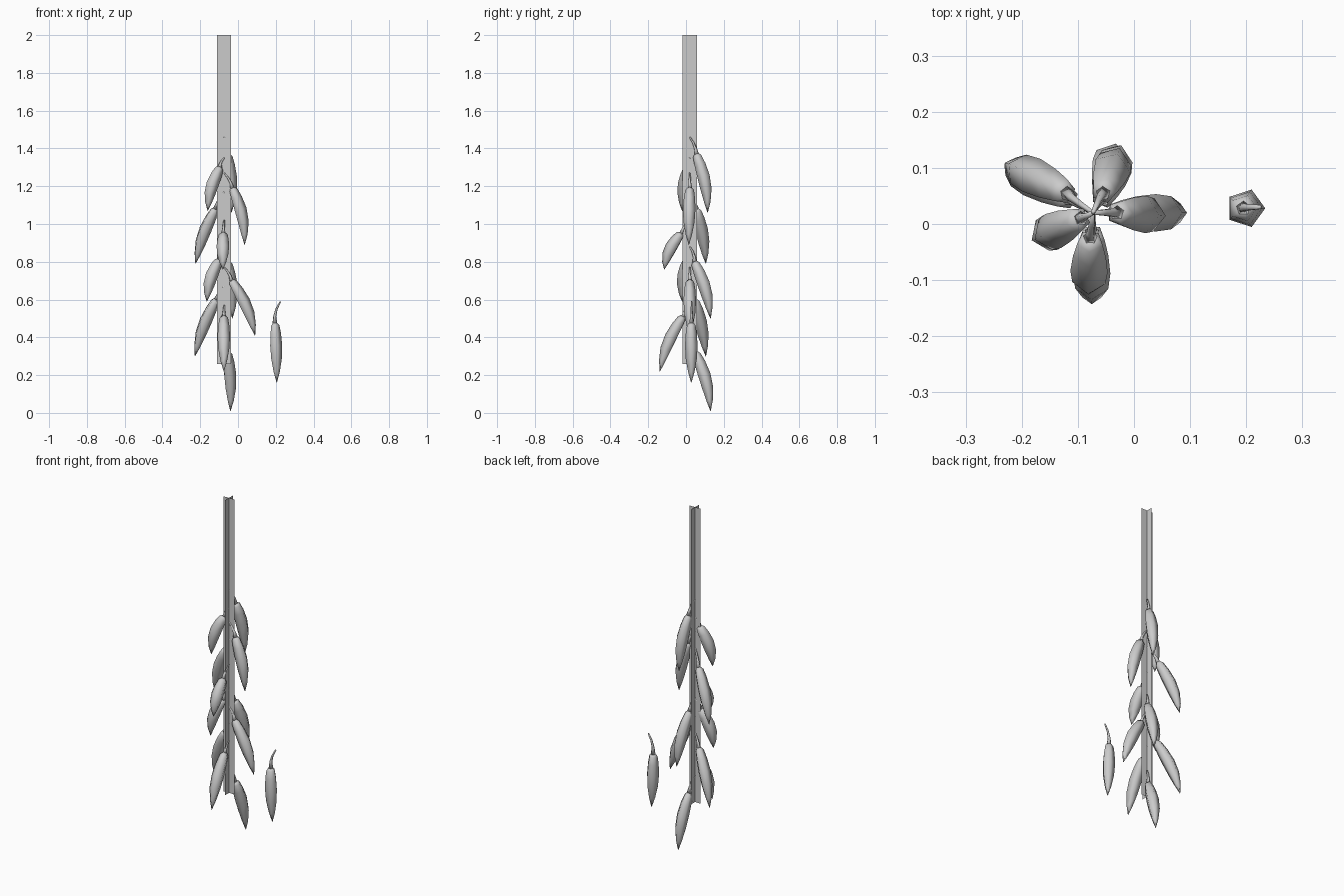
import bpy, math
from mathutils import Vector

if "Cube" in bpy.data.objects:
    bpy.data.objects.remove(bpy.data.objects["Cube"], do_unlink=True)

grey = bpy.data.materials.new("light grey")
grey.use_nodes = True
grey.diffuse_color = (0.6, 0.6, 0.6, 1)
grey.node_tree.nodes["Principled BSDF"].inputs["Base Color"].default_value = (0.6, 0.6, 0.6, 1)

AXIS = Vector((-0.073, 0.02, 0))
SIDES = 5


def make_object(name, verts, faces, smooth):
    mesh = bpy.data.meshes.new(name)
    mesh.from_pydata(verts, [], faces)
    mesh.materials.append(grey)
    for poly in mesh.polygons:
        poly.use_smooth = smooth
    obj = bpy.data.objects.new(name, mesh)
    bpy.context.collection.objects.link(obj)
    return obj


def tube(name, path, radii, up=Vector((0, 1, 0))):
    """Sweep a five-sided ring downwards along a path."""
    verts, faces = [], []
    for i, (p, r) in enumerate(zip(path, radii)):
        d = (path[min(i + 1, len(path) - 1)] - path[max(i - 1, 0)]).normalized()
        u = (up - d * up.dot(d)).normalized()
        v = d.cross(u)
        for k in range(SIDES):
            a = 2 * math.pi * k / SIDES
            verts.append(p + (u * math.cos(a) + v * math.sin(a)) * r)
    for i in range(len(path) - 1):
        for k in range(SIDES):
            a, b = i * SIDES + k, i * SIDES + (k + 1) % SIDES
            faces.append((a, b, b + SIDES, a + SIDES))
    faces.append(tuple(reversed(range(SIDES))))
    faces.append(tuple(range(len(verts) - SIDES, len(verts))))
    return make_object(name, verts, faces, True)


def pepper(name, root, neck, tip, bulge, bend):
    """Curved stem from root to neck, then a tapering pod from neck to tip."""
    root, neck, tip, bulge, bend = map(Vector, (root, neck, tip, bulge, bend))
    steps = (0, 0.33, 0.67, 1)
    stem = [root.lerp(neck, t) + bend * math.sin(math.pi * t) for t in steps]
    tube(name + "_stem", stem, (0.004, 0.006, 0.008, 0.013))
    fractions = (0, 0.04, 0.18, 0.38, 0.6, 0.82, 1)
    pod = [neck.lerp(tip, t) + bulge * math.sin(math.pi * t) for t in fractions]
    side = bulge.normalized() if bulge.length > 0 else Vector((0, 1, 0))
    tube(name + "_pod", pod, (0.014, 0.024, 0.031, 0.035, 0.031, 0.018, 0.001), side)


# Rope: two crossed upright strips
for name, half in (("rope_strip_wide", Vector((0.037, 0, 0))),
                   ("rope_strip_deep", Vector((0, 0.038, 0)))):
    low, high = AXIS + Vector((0, 0, 0.26)), AXIS + Vector((0, 0, 2))
    make_object(name, [low - half, low + half, high + half, high - half],
                [(0, 1, 2, 3)], False)

# Hanging peppers: stem height, neck position, tip position
hanging = [
    (1.46, (-0.055, 0.055, 1.37), (-0.035, 0.115, 1.06)),
    (1.35, (-0.095, 0.01, 1.30), (-0.16, -0.02, 1.07)),
    (1.27, (-0.03, 0.02, 1.19), (0.035, 0.015, 0.89)),
    (1.17, (-0.12, 0.055, 1.08), (-0.225, 0.105, 0.79)),
    (1.02, (-0.078, -0.025, 0.95), (-0.08, -0.115, 0.76)),
    (0.88, (-0.055, 0.045, 0.80), (-0.03, 0.13, 0.50)),
    (0.87, (-0.10, 0.005, 0.81), (-0.165, -0.02, 0.59)),
    (0.77, (-0.035, 0.02, 0.70), (0.09, 0.02, 0.41)),
    (0.67, (-0.115, 0.045, 0.60), (-0.228, 0.105, 0.30)),
    (0.57, (-0.075, -0.015, 0.51), (-0.075, -0.138, 0.22)),
    (0.42, (-0.055, 0.05, 0.32), (-0.04, 0.13, 0.01)),
]
for i, (height, neck, tip) in enumerate(hanging):
    out = Vector(tip) - AXIS
    out.z = 0
    out.normalize()
    pepper(f"pepper_{i + 1}", AXIS + Vector((0, 0, height)), neck, tip,
           out * 0.018, out * 0.008)

# Loose pepper beside the string
pepper("loose_pepper", (0.225, 0.03, 0.59), (0.195, 0.028, 0.475), (0.205, 0.028, 0.16),
       (0.0001, 0, 0), (-0.012, 0, 0))
